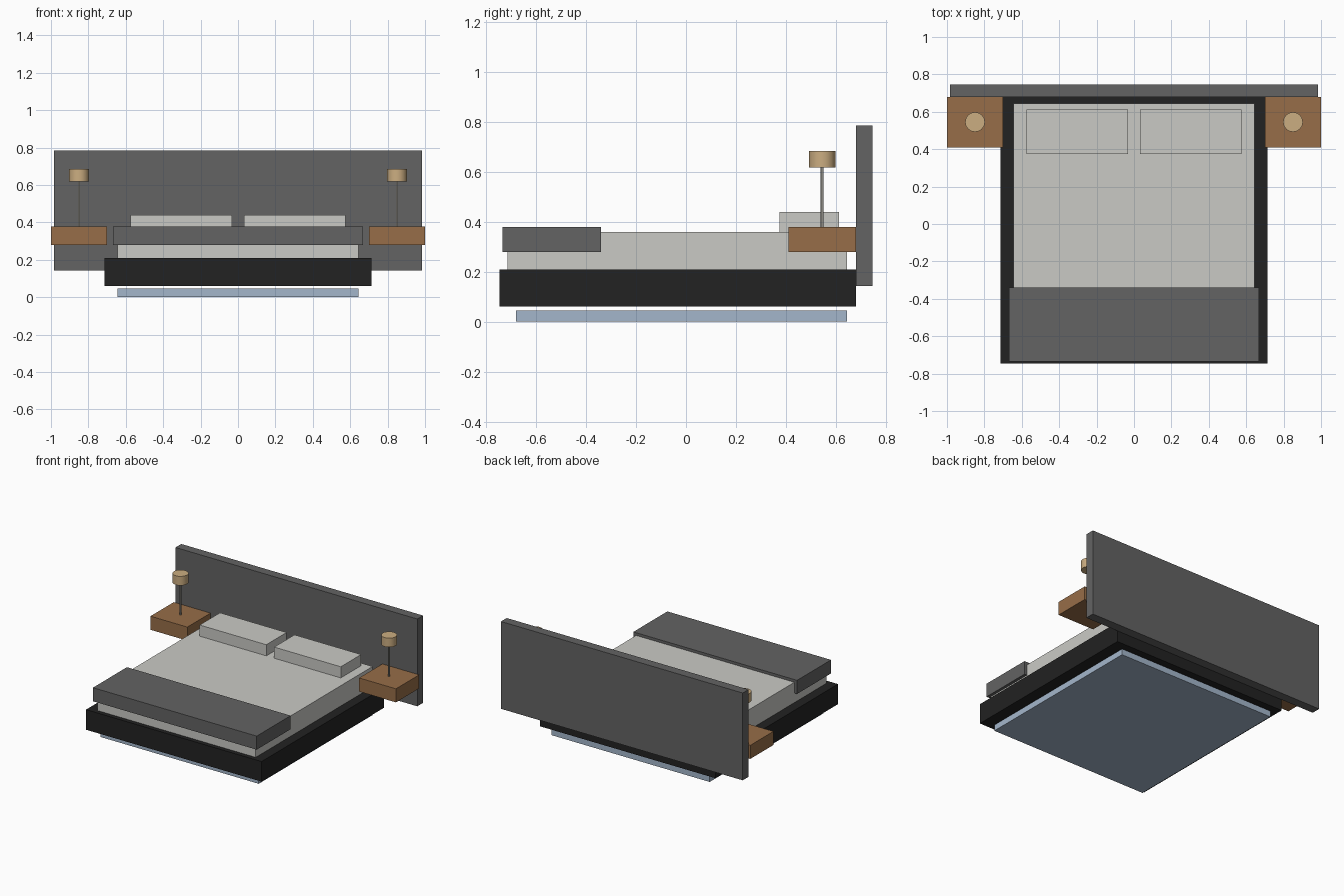
import bpy
import math

default_cube = bpy.data.objects.get("Cube")
if default_cube:
    bpy.data.objects.remove(default_cube, do_unlink=True)


def material(name, r, g, b):
    mat = bpy.data.materials.new(name)
    mat.use_nodes = True
    mat.diffuse_color = (r, g, b, 1)
    mat.node_tree.nodes["Principled BSDF"].inputs["Base Color"].default_value = (r, g, b, 1)
    return mat


charcoal = material("charcoal fabric", 0.125, 0.125, 0.125)
black = material("black frame", 0.016, 0.016, 0.016)
linen = material("pale linen", 0.59, 0.59, 0.56)
wood = material("brown wood", 0.31, 0.155, 0.065)
tan = material("tan shade", 0.60, 0.42, 0.22)
metal = material("grey metal", 0.30, 0.29, 0.26)
blue = material("pale blue base", 0.37, 0.47, 0.60)


def box(name, mat, x, y, z):
    """Box spanning the given (low, high) range on each axis."""
    spans = (x, y, z)
    bpy.ops.mesh.primitive_cube_add(size=1, location=[(a + b) / 2 for a, b in spans])
    obj = bpy.context.object
    obj.name = name
    obj.scale = [b - a for a, b in spans]
    bpy.ops.object.transform_apply(location=False, rotation=False, scale=True)
    obj.data.materials.append(mat)


def cylinder(name, mat, radius, x, y, z, sides):
    """Upright cylinder spanning the given height range."""
    low, high = z
    bpy.ops.mesh.primitive_cylinder_add(vertices=sides, radius=radius, depth=high - low,
                                        location=(x, y, (low + high) / 2))
    obj = bpy.context.object
    obj.name = name
    obj.data.materials.append(mat)
    bpy.ops.object.shade_smooth_by_angle(angle=math.radians(35))


# Bed, from the floor up
box("base_plinth", blue, (-0.645, 0.645), (-0.68, 0.645), (0, 0.045))
box("bed_frame", black, (-0.715, 0.715), (-0.747, 0.68), (0.06, 0.208))
box("mattress", linen, (-0.645, 0.645), (-0.715, 0.645), (0.208, 0.358))
box("blanket", charcoal, (-0.667, 0.667), (-0.735, -0.34), (0.278, 0.378))
box("headboard", charcoal, (-0.985, 0.985), (0.68, 0.747), (0.142, 0.785))

# Paired pillows, nightstands and lamps
for side, s in (("left", 1), ("right", -1)):
    def span(a, b):
        return tuple(sorted((s * a, s * b)))

    box(side + "_pillow", linen, span(0.032, 0.575), (0.375, 0.612), (0.358, 0.44))
    box(side + "_nightstand", wood, span(0.70, 1.0), (0.41, 0.68), (0.278, 0.378))
    cylinder(side + "_lamp_stem", metal, 0.006, s * 0.85, 0.545, (0.378, 0.618), 12)
    cylinder(side + "_lamp_shade", tan, 0.053, s * 0.85, 0.545, (0.617, 0.684), 16)
